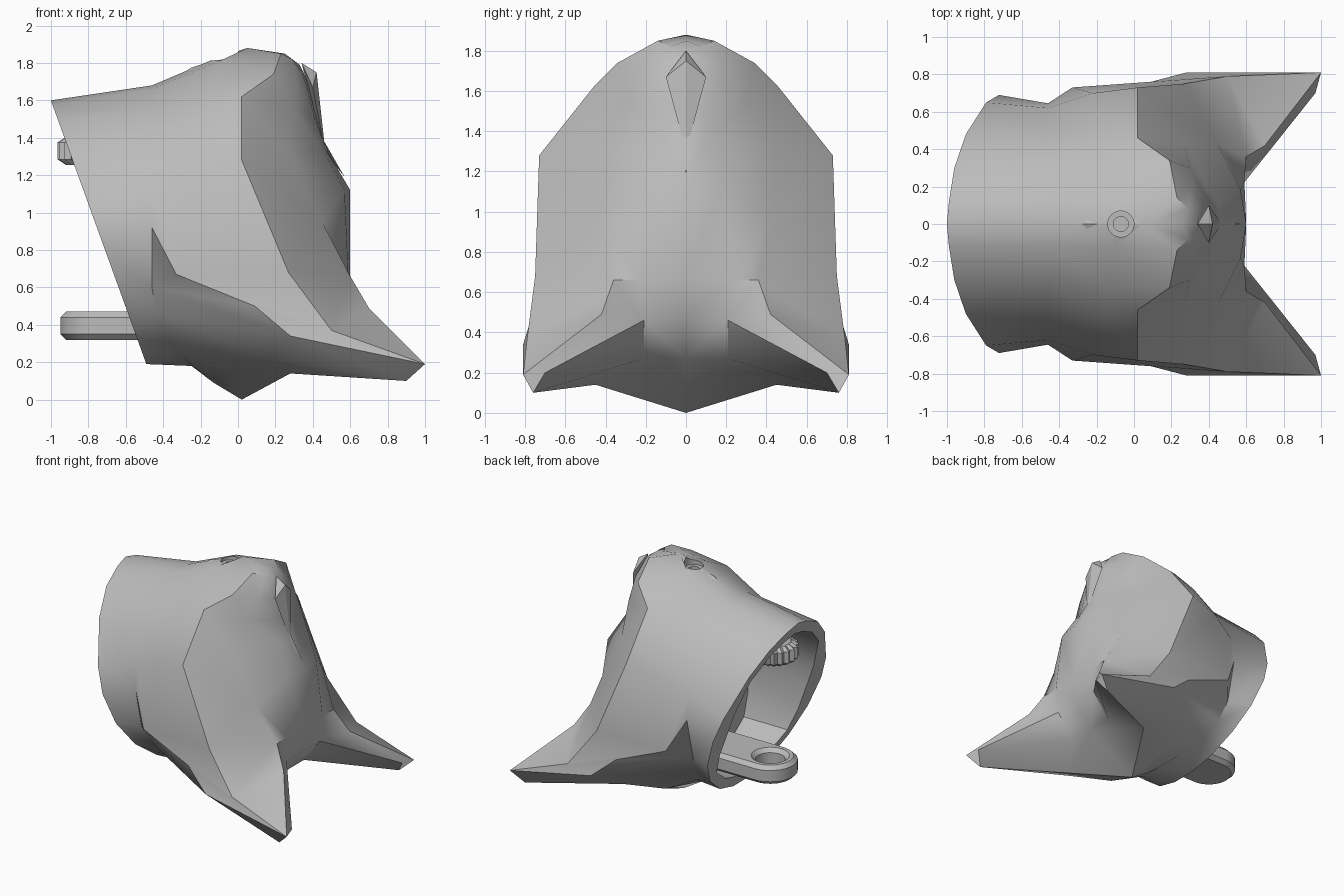
import bpy
import bmesh
from math import cos, sin, pi, radians

# Remove the default cube only
cube = bpy.data.objects.get("Cube")
if cube:
    bpy.data.objects.remove(cube, do_unlink=True)

# The single flat colour
grey = bpy.data.materials.new("plain_grey")
grey.use_nodes = True
grey.diffuse_color = (0.5, 0.5, 0.5, 1)
for node in grey.node_tree.nodes:
    if node.type == "BSDF_PRINCIPLED":
        node.inputs["Base Color"].default_value = grey.diffuse_color


def finish(obj, angle=36):
    """Give an object the material and smooth shading with sharp edges."""
    obj.data.materials.clear()
    obj.data.materials.append(grey)
    bpy.ops.object.select_all(action="DESELECT")
    obj.select_set(True)
    bpy.context.view_layer.objects.active = obj
    bpy.ops.object.shade_smooth_by_angle(angle=radians(angle))


def add_object(name, bm):
    """Clean a bmesh and place it in the scene."""
    bmesh.ops.remove_doubles(bm, verts=bm.verts, dist=0.002)
    bmesh.ops.dissolve_degenerate(bm, edges=bm.edges, dist=0.001)
    bmesh.ops.recalc_face_normals(bm, faces=bm.faces)
    mesh = bpy.data.meshes.new(name)
    bm.to_mesh(mesh)
    bm.free()
    obj = bpy.data.objects.new(name, mesh)
    bpy.context.collection.objects.link(obj)
    return obj


def mirrored_loft(name, rings):
    """Skin half rings, ordered top to bottom, on both sides of the y = 0 plane."""
    bm = bmesh.new()
    for side in (1, -1):
        rows = [[bm.verts.new((x, side * y, z)) for x, y, z in ring] for ring in rings]
        for a, b in zip(rows, rows[1:]):
            for i in range(len(a) - 1):
                bm.faces.new((a[i], a[i + 1], b[i + 1], b[i]))
    return add_object(name, bm)


def kite(name, start, side, end, apex):
    """A raised four-sided gem with its long axis on the y = 0 plane."""
    bm = bmesh.new()
    other = (side[0], -side[1], side[2])
    base = [bm.verts.new(p) for p in (start, side, end, other)]
    tip = bm.verts.new(apex)
    bm.faces.new(base)
    for i in range(4):
        bm.faces.new((base[i], base[(i + 1) % 4], tip))
    finish(add_object(name, bm), 20)


def rounded_tab(name, centre_x, radius, z, back_x, hole=0, ribs=0):
    """A chamfered slab with a round end, an optional hole and optional ribs."""
    curve = bpy.data.curves.new(name, "CURVE")
    curve.dimensions = "2D"
    curve.fill_mode = "BOTH"
    curve.extrude = 0.045
    curve.bevel_depth = 0.03
    curve.bevel_resolution = 0
    steps = ribs * 2 if ribs else 20
    outline = [(back_x, radius)]
    for i in range(steps + 1):
        a = pi / 2 + pi * i / steps
        r = radius - (0.02 if ribs and i % 2 else 0)
        outline.append((centre_x + r * cos(a), r * sin(a)))
    outline.append((back_x, -radius))
    paths = [outline]
    if hole:
        turns = [2 * pi * i / 24 for i in range(24)]
        paths.append([(centre_x + hole * cos(a), hole * sin(a)) for a in turns])
    for path in paths:
        spline = curve.splines.new("POLY")
        spline.points.add(len(path) - 1)
        for point, (x, y) in zip(spline.points, path):
            point.co = (x, y, 0, 1)
        spline.use_cyclic_u = True
    obj = bpy.data.objects.new(name, curve)
    bpy.context.collection.objects.link(obj)
    obj.location.z = z
    bpy.ops.object.select_all(action="DESELECT")
    obj.select_set(True)
    bpy.context.view_layer.objects.active = obj
    bpy.ops.object.convert(target="MESH")
    finish(bpy.context.view_layer.objects.active)


# Slanted opening at the rear of the head
def on_rim(y, z):
    return (-0.49 - 0.362 * (z - 0.19), y, z)


rim_profile = [(0, 1.6), (.12, 1.57), (.3, 1.49), (.48, 1.32), (.65, 1.02), (.69, .83),
               (.64, .6), (.5, .4), (.3, .25), (.1, .19), (0, .19)]
rim = [on_rim(y, z) for y, z in rim_profile]

# Hollow inside: thick lip, straight side walls and a flat upright end
lip_profile = [(min(y * 0.9, 0.5), 0.86 + (z - 0.86) * 0.87) for y, z in rim_profile]
lip = [on_rim(y, z) for y, z in lip_profile]
inner_end = [(-0.2, y, z) for y, z in lip_profile]
inner_middle = [(x, 0, z) for x, y, z in inner_end]

# Pinched neck just ahead of the rim
neck_profile = [(0, 1.68), (.12, 1.66), (.3, 1.55), (.45, 1.4), (.62, 1.12), (.645, .92),
                (.57, .6), (.49, .45), (.39, .32), (.22, .22), (0, .18)]
neck = [(-0.46 + 1.2 * max(0, 0.6 - z) ** 2, y, z) for y, z in neck_profile]

# Widest part of the hood
hood = [(-.13, 0, 1.82), (-.1, .12, 1.81), (-.13, .34, 1.7), (-.17, .5, 1.52),
        (-.22, .7, 1.22), (-.33, .73, .67), (.09, .76, .5), (.28, .81, .34),
        (.15, .58, .22), (-.05, .33, .14), (-.13, 0, .09)]

# Sharp hood edge running out to the pointed lower corners
ridge = [(.05, 0, 1.88), (.23, .14, 1.85), (.19, .34, 1.74), (.02, .46, 1.62),
         (.02, .73, 1.28), (.27, .75, .68), (.5, .79, .37), (1, .81, .19),
         (.9, .76, .1), (.28, .45, .14), (.02, 0, 0)]

# Cheeks and inner edges of the points
cheek = [(.25, 0, 1.85), (.29, .08, 1.82), (.31, .2, 1.7), (.3, .3, 1.55),
         (.27, .43, 1.33), (.45, .42, .95), (.6, .36, .66), (.7, .42, .49),
         (.97, .7, .2), (.44, .21, .27), (.44, 0, .27)]

# Raised middle of the face and its centre line
muzzle = [(.33, 0, 1.79), (.34, .05, 1.75), (.37, .1, 1.67), (.41, .1, 1.5),
          (.45, .1, 1.34), (.57, .18, 1.12), (.59, .23, .66), (.58, .21, .46),
          (.58, .21, .46), (.44, .21, .27), (.44, 0, .27)]
centre_x = [.33, .35, .38, .42, .47, .6, .6, .58, .58, .44, .44]
centre = [(x, 0, z) for x, (_, _, z) in zip(centre_x, muzzle)]

shell = mirrored_loft("head_shell", [inner_middle, inner_end, lip, rim, neck,
                                     hood, ridge, cheek, muzzle, centre])

# Stepped socket in the crown
for radius, floor in ((0.07, 1.79), (0.04, 1.7)):
    bpy.ops.mesh.primitive_cylinder_add(vertices=24, radius=radius, depth=0.4,
                                        location=(-0.07, 0, floor + 0.2))
    cutter = bpy.context.object
    cutter.name = "socket_cutter"
    cutter.hide_render = True
    cut = shell.modifiers.new("socket", "BOOLEAN")
    cut.operation = "DIFFERENCE"
    cut.solver = "EXACT"
    cut.object = cutter
    bpy.context.view_layer.objects.active = shell
    bpy.ops.object.modifier_apply(modifier=cut.name)
    bpy.data.objects.remove(cutter, do_unlink=True)
finish(shell)

# Raised gems on the forehead, nose and crown
kite("forehead_gem", (.34, 0, 1.8), (.4, .1, 1.67), (.47, 0, 1.3), (.42, 0, 1.75))
kite("nose_ridge", (.45, 0, 1.4), (.49, .02, 1.29), (.57, 0, 1.19), (.51, 0, 1.29))
kite("crown_gem", (-.32, 0, 1.73), (-.25, .06, 1.75), (-.14, 0, 1.81), (-.25, 0, 1.775))

# Lower loop with a closed underside, and ribbed upper catch
rounded_tab("lower_loop", -0.75, 0.17, 0.395, -0.18, hole=0.14)
bpy.ops.mesh.primitive_cylinder_add(vertices=24, radius=0.15, depth=0.02,
                                    location=(-0.75, 0, 0.33))
loop_floor = bpy.context.object
loop_floor.name = "lower_loop_floor"
finish(loop_floor)
rounded_tab("ribbed_catch", -0.78, 0.14, 1.33, -0.18, ribs=10)
